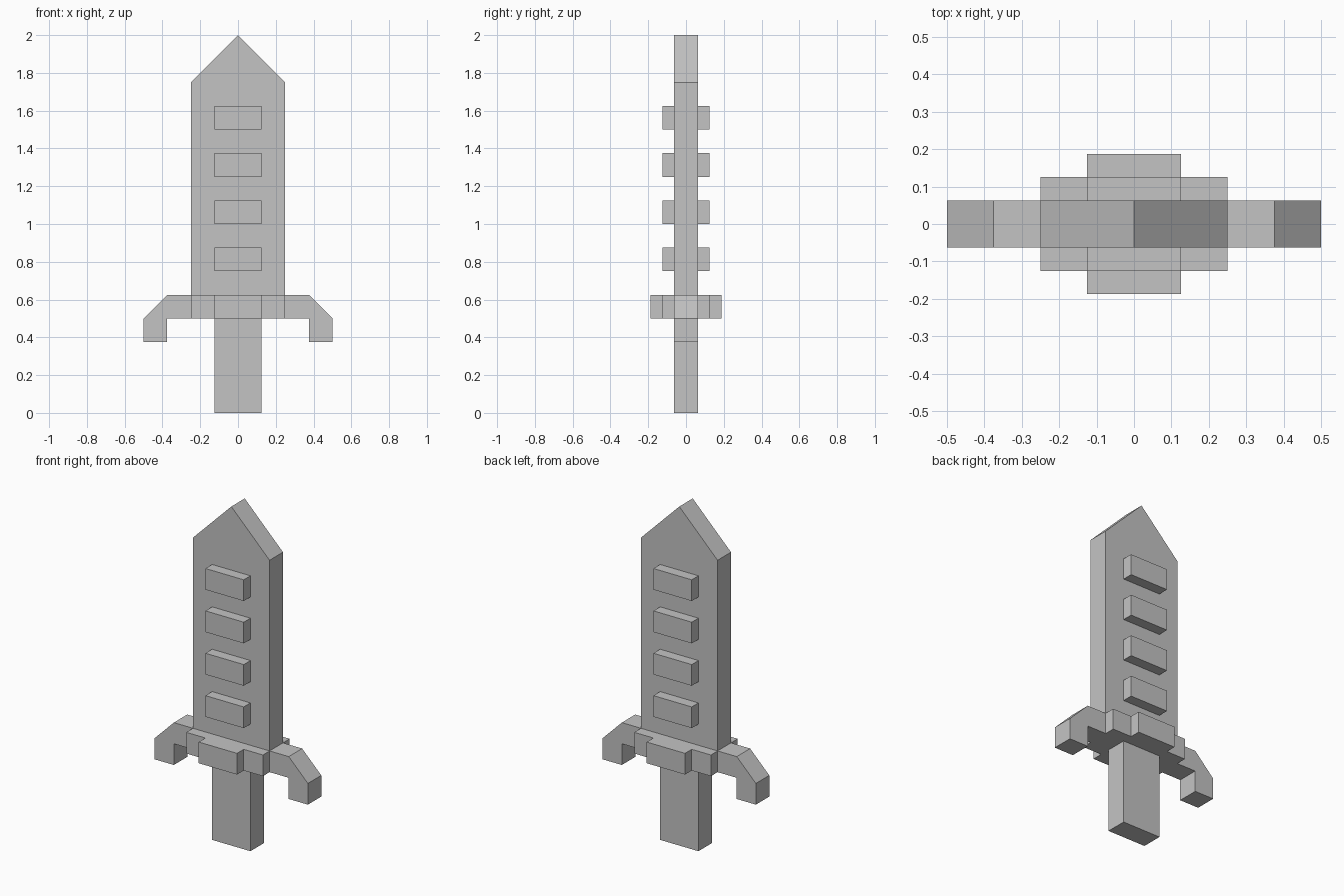
import bpy
import bmesh
from mathutils import Vector

if "Cube" in bpy.data.objects:
    bpy.data.objects.remove(bpy.data.objects["Cube"], do_unlink=True)

U = 0.125  # modelling unit

grey = bpy.data.materials.new("plain_grey")
grey.use_nodes = True
colour = (0.55, 0.55, 0.55, 1)
grey.diffuse_color = colour
grey.node_tree.nodes["Principled BSDF"].inputs["Base Color"].default_value = colour


def prism(name, outline, axis, low, high):
    """Extrude a 2D outline (in units) along y or z from low to high."""
    def place(a, b):
        return Vector((a, low, b) if axis == "y" else (a, b, low)) * U

    bm = bmesh.new()
    face = bm.faces.new([bm.verts.new(place(a, b)) for a, b in outline])
    moved = bmesh.ops.extrude_face_region(bm, geom=[face])["geom"]
    shift = Vector((0, 1, 0) if axis == "y" else (0, 0, 1)) * (high - low) * U
    bmesh.ops.translate(bm, vec=shift,
                        verts=[v for v in moved if isinstance(v, bmesh.types.BMVert)])
    bmesh.ops.recalc_face_normals(bm, faces=bm.faces)
    mesh = bpy.data.meshes.new(name)
    bm.to_mesh(mesh)
    bm.free()
    mesh.materials.append(grey)
    obj = bpy.data.objects.new(name, mesh)
    bpy.context.collection.objects.link(obj)
    return obj


def rect(x, z0, z1):
    return [(-x, z0), (x, z0), (x, z1), (-x, z1)]


# Handle and pointed blade
prism("handle", rect(1, 0, 4), "y", -0.5, 0.5)
prism("blade", [(-2, 5), (2, 5), (2, 14), (0, 16), (-2, 14)], "y", -0.5, 0.5)

# Stepped guard block, as a plan outline mirrored front to back
front_edge = [(-2, -1), (-1, -1), (-1, -1.5), (1, -1.5), (1, -1), (2, -1)]
back_edge = [(x, -y) for x, y in reversed(front_edge)]
prism("guard_block", front_edge + back_edge, "z", 4, 5)

# Hooked guard arms
arm = [(2, 4), (3, 4), (3, 3), (4, 3), (4, 4), (3, 5), (2, 5)]
for side, sign in (("left", 1), ("right", -1)):
    prism(f"guard_arm_{side}", [(sign * x, z) for x, z in arm], "y", -0.5, 0.5)

# Raised bars on both faces of the blade
for i in range(4):
    z = 6 + 2 * i
    prism(f"front_bar_{i + 1}", rect(1, z, z + 1), "y", -1, -0.5)
    prism(f"back_bar_{i + 1}", rect(1, z, z + 1), "y", 0.5, 1)
